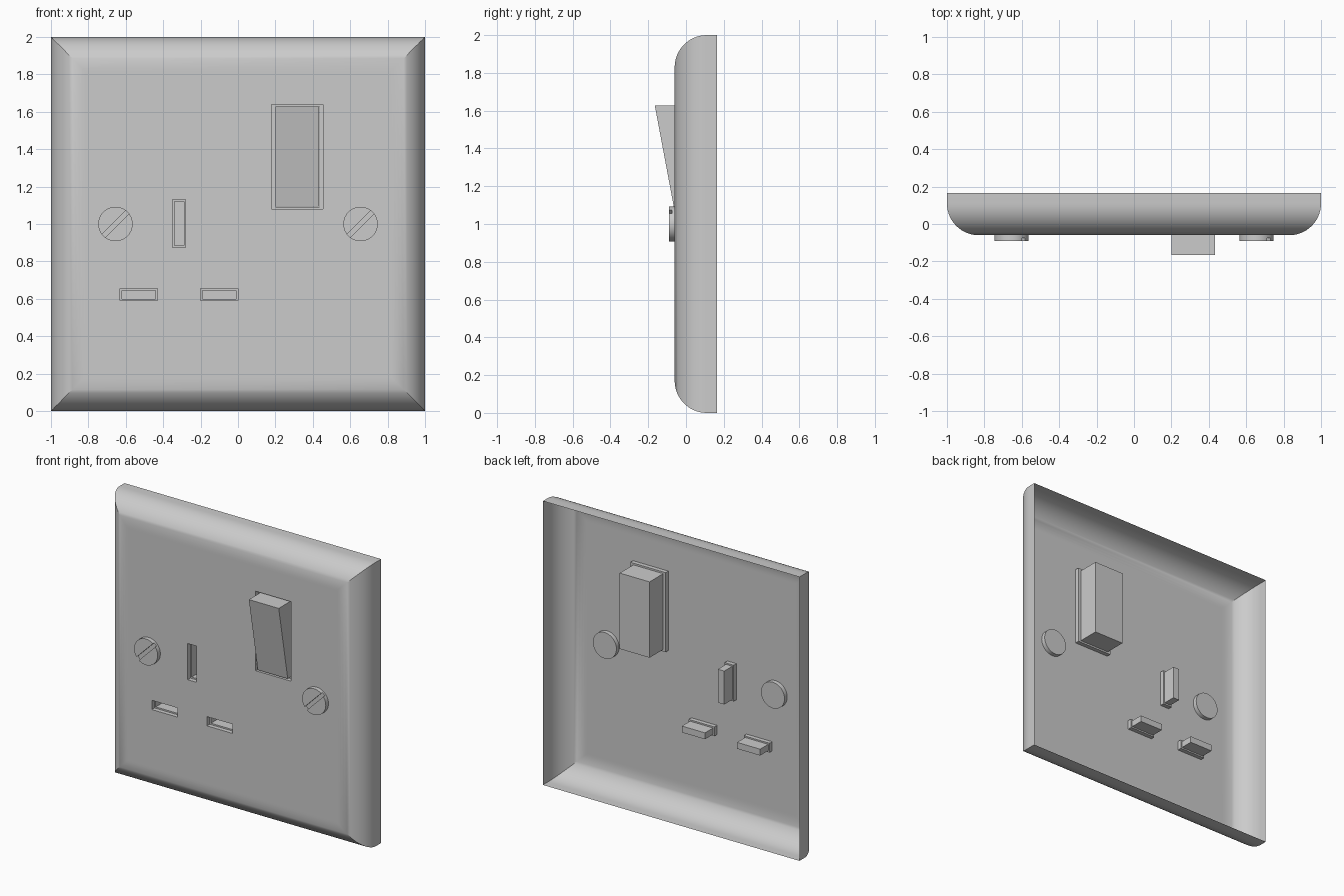
import bpy, bmesh, math
from mathutils import Matrix

if "Cube" in bpy.data.objects:
    bpy.data.objects.remove(bpy.data.objects["Cube"])

FRONT, BACK, RIM = -0.06, 0.165, -0.03


def finish(name, bm, smooth=False):
    bmesh.ops.recalc_face_normals(bm, faces=bm.faces)
    me = bpy.data.meshes.new(name)
    bm.to_mesh(me)
    bm.free()
    ob = bpy.data.objects.new(name, me)
    bpy.context.collection.objects.link(ob)
    if smooth:
        bpy.ops.object.select_all(action='DESELECT')
        bpy.context.view_layer.objects.active = ob
        ob.select_set(True)
        bpy.ops.object.shade_smooth_by_angle(angle=math.radians(30))
    return ob


def rect(bm, x0, x1, z0, z1, y):
    return [bm.verts.new((x, y, z)) for x, z in ((x0, z0), (x1, z0), (x1, z1), (x0, z1))]


def bridge(bm, a, b):
    for i in range(4):
        j = (i + 1) % 4
        bm.faces.new((a[i], a[j], b[j], b[i]))


def loop_edges(bm, vs):
    return [bm.edges.get((vs[i], vs[(i + 1) % 4])) or bm.edges.new((vs[i], vs[(i + 1) % 4]))
            for i in range(4)]


# Face plate: mitred square rings following a rounded edge, open at the back
bm = bmesh.new()
R, N = 0.17, 14
profile = [(0, BACK)]
for i in range(N + 1):
    t = math.pi / 2 * i / N
    profile.append((R * (1 - math.cos(t)), FRONT + R * (1 - math.sin(t))))
profile.append((R + 0.015, FRONT))
rings = [rect(bm, -1 + d, 1 - d, d, 2 - d, y) for d, y in profile]
for a, b in zip(rings, rings[1:]):
    bridge(bm, a, b)

# Openings: three pin sockets with closed pockets, and the switch opening
openings = [(-0.35, -0.28, 0.875, 1.13, 0.01, 0.01, 0.06),
            (-0.63, -0.43, 0.59, 0.655, 0.01, 0.01, 0.06),
            (-0.20, 0.0, 0.59, 0.655, 0.01, 0.01, 0.06),
            (0.18, 0.455, 1.08, 1.64, 0.02, 0.012, None)]
edges = loop_edges(bm, rings[-1])
for x0, x1, z0, z1, gx, gz, depth in openings:
    mouth = rect(bm, x0, x1, z0, z1, FRONT)
    edges += loop_edges(bm, mouth)
    step = rect(bm, x0, x1, z0, z1, RIM)
    inner = rect(bm, x0 + gx, x1 - gx, z0 + gz, z1 - gz, RIM)
    bridge(bm, mouth, step)
    bridge(bm, step, inner)
    if depth is not None:
        floor = rect(bm, x0 + gx, x1 - gx, z0 + gz, z1 - gz, depth)
        bridge(bm, inner, floor)
        bm.faces.new(floor)
bmesh.ops.triangle_fill(bm, edges=edges, use_beauty=True, normal=(0, -1, 0))
finish("face_plate", bm, True)

# Rocker switch: wedge-fronted block
bm = bmesh.new()
side = [(-0.165, 1.627), (-0.065, 1.093), (0.12, 1.093), (0.12, 1.627)]
left, right = ([bm.verts.new((x, y, z)) for y, z in side] for x in (0.2, 0.433))
bridge(bm, left, right)
bm.faces.new(left)
bm.faces.new(right)
finish("rocker_switch", bm)

# Screws: short discs with a diagonal driver slot
for name, x in (("left_screw", -0.655), ("right_screw", 0.655)):
    bm = bmesh.new()
    bmesh.ops.create_cone(bm, cap_ends=True, segments=40, radius1=0.092, radius2=0.092, depth=0.06,
                          matrix=Matrix.Translation((x, -0.06, 1)) @ Matrix.Rotation(math.pi / 2, 4, 'X'))
    screw = finish(name, bm)
    bm = bmesh.new()
    bmesh.ops.create_cube(bm, size=1, matrix=Matrix.Translation((x, -0.09, 1))
                          @ Matrix.Rotation(-math.pi / 4, 4, 'Y')
                          @ Matrix.Diagonal((0.3, 0.032, 0.026, 1)))
    cutter = finish(name + "_cutter", bm)
    cutter.hide_render = True
    mod = screw.modifiers.new("slot", 'BOOLEAN')
    mod.object, mod.operation, mod.solver = cutter, 'DIFFERENCE', 'EXACT'
    bpy.ops.object.select_all(action='DESELECT')
    bpy.context.view_layer.objects.active = screw
    screw.select_set(True)
    bpy.ops.object.modifier_apply(modifier=mod.name)
    bpy.data.objects.remove(cutter)
    bpy.ops.object.shade_smooth_by_angle(angle=math.radians(30))
